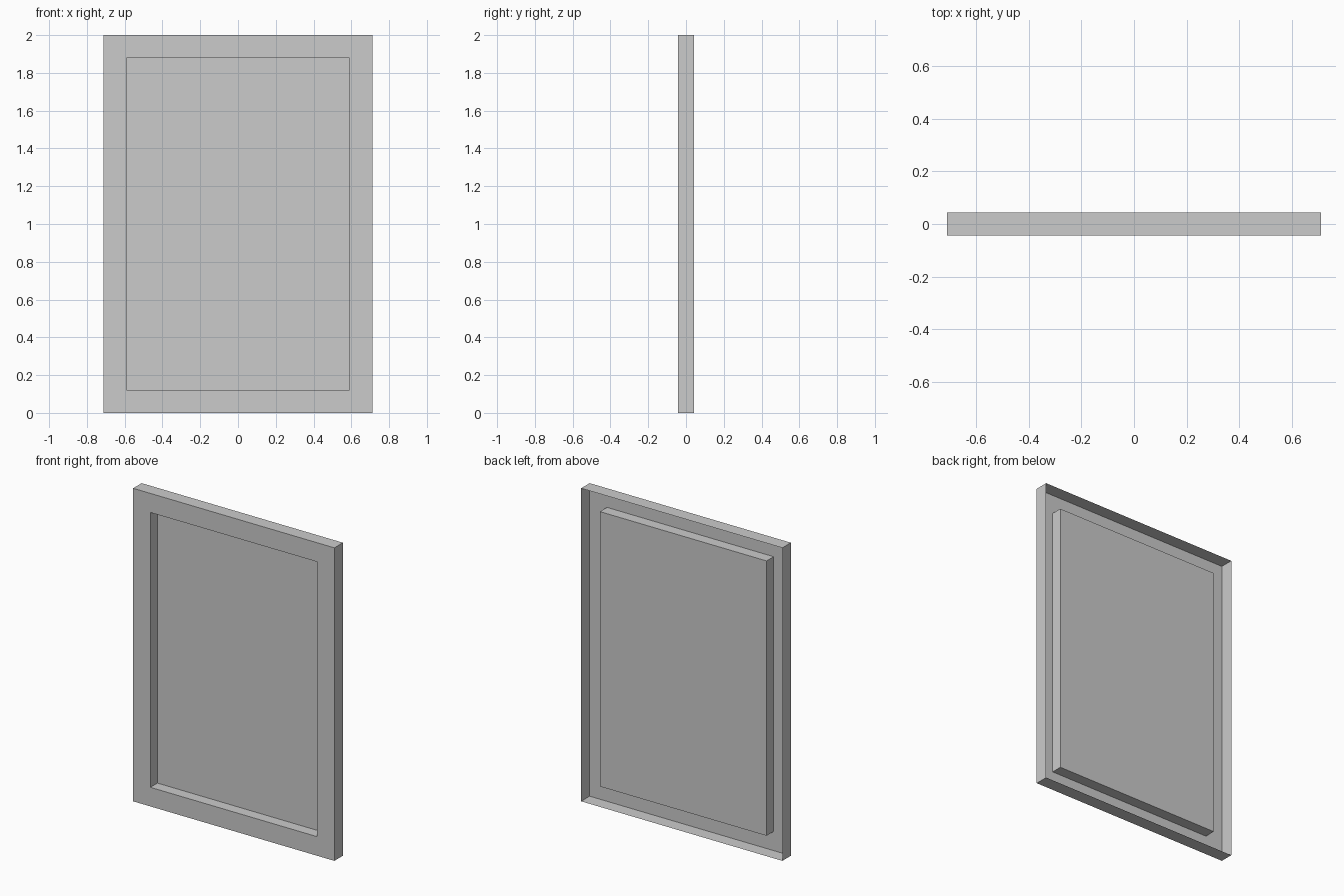
import bpy, bmesh

if "Cube" in bpy.data.objects:
    bpy.data.objects.remove(bpy.data.objects["Cube"])

W, H, T = 0.711, 2.0, 0.043   # half width, height, half thickness
M, DEPTH = 0.122, 0.071       # border width, recess depth

# Pressed sheet panel: side flange, front border, recess walls (open back)
# Each entry: inset from the outer edge, y position
profile = [(0, T), (0, -T), (M, -T), (M, -T + DEPTH)]

bm = bmesh.new()


def ring(inset, y):
    x, lo, hi = W - inset, inset, H - inset
    return [bm.verts.new(p) for p in
            ((-x, y, lo), (x, y, lo), (x, y, hi), (-x, y, hi))]


rings = [ring(*p) for p in profile]
for a, b in zip(rings, rings[1:]):
    for i in range(4):
        j = (i + 1) % 4
        bm.faces.new((a[i], a[j], b[j], b[i]))

# Recessed centre face
bm.faces.new(rings[-1])

mesh = bpy.data.meshes.new("framed_panel")
bm.to_mesh(mesh)
bm.free()
panel = bpy.data.objects.new("framed_panel", mesh)
bpy.context.collection.objects.link(panel)
